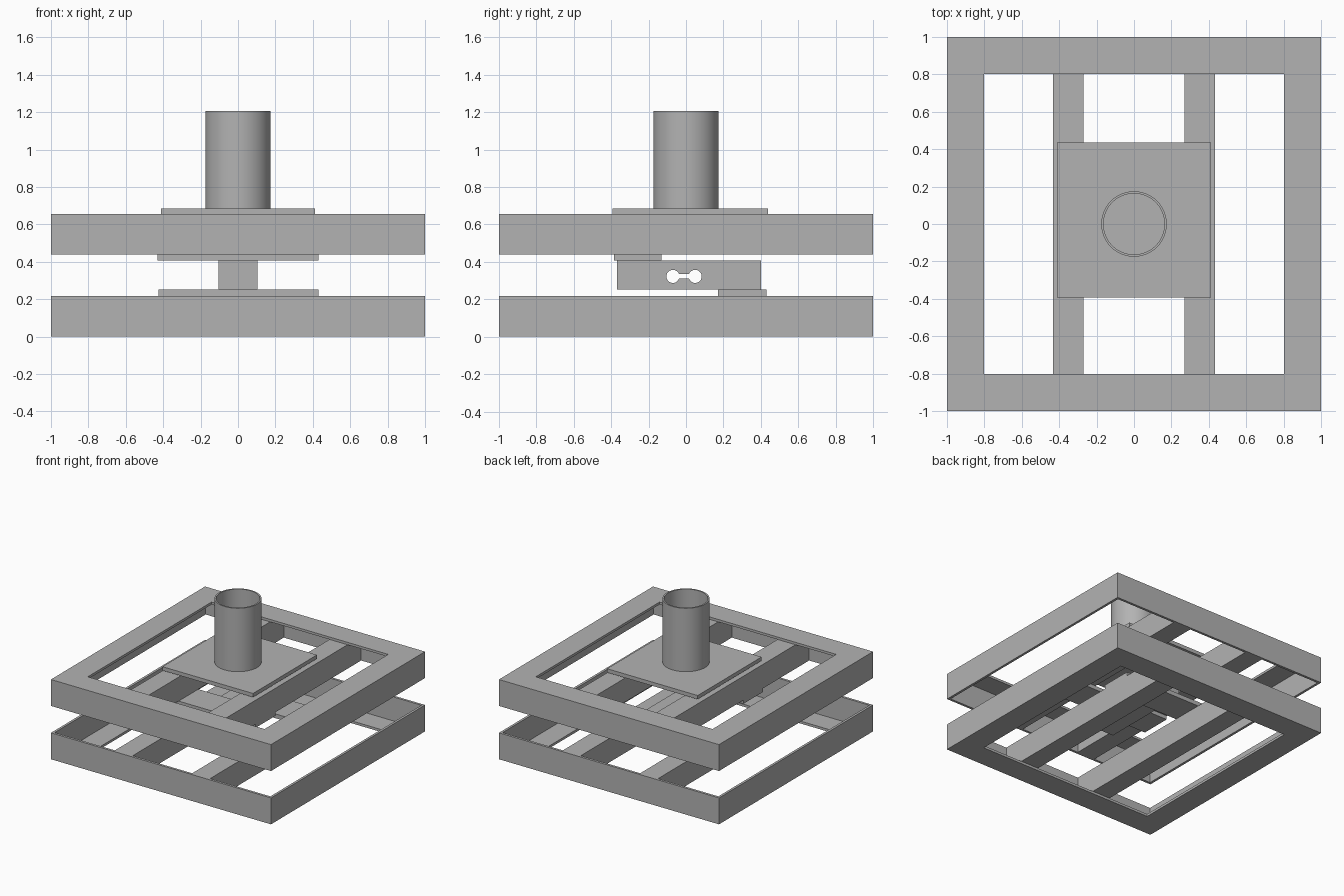
import bpy, bmesh, math
from mathutils import Vector

cube = bpy.data.objects.get("Cube")
if cube:
    bpy.data.objects.remove(cube, do_unlink=True)

steel = bpy.data.materials.new("grey_steel")
steel.use_nodes = True
GREY = (0.45, 0.45, 0.45, 1)
steel.diffuse_color = GREY
steel.node_tree.nodes["Principled BSDF"].inputs["Base Color"].default_value = GREY


def finish(name, bm, smooth=False):
    bmesh.ops.recalc_face_normals(bm, faces=bm.faces)
    mesh = bpy.data.meshes.new(name)
    bm.to_mesh(mesh)
    bm.free()
    mesh.materials.append(steel)
    obj = bpy.data.objects.new(name, mesh)
    bpy.context.collection.objects.link(obj)
    if smooth:
        bpy.ops.object.select_all(action='DESELECT')
        obj.select_set(True)
        bpy.context.view_layer.objects.active = obj
        bpy.ops.object.shade_smooth_by_angle(angle=math.radians(30))
    return obj


def box(name, x, y, z):
    """Box from (min, max) pairs."""
    bm = bmesh.new()
    bmesh.ops.create_cube(bm, size=1)
    for v in bm.verts:
        v.co = Vector([(a + b) / 2 + c * (b - a) for (a, b), c in zip((x, y, z), v.co)])
    return finish(name, bm)


def ring(name, profile, sides, smooth=False):
    """Closed (distance, z) profile swept round the z axis; 4 sides gives a mitred square."""
    bm = bmesh.new()
    grow = math.sqrt(2) if sides == 4 else 1
    loops = []
    for i in range(sides):
        a = 2 * math.pi * (i + 0.5) / sides
        loops.append([bm.verts.new((r * grow * math.cos(a), r * grow * math.sin(a), z))
                      for r, z in profile])
    n = len(profile)
    for i, here in enumerate(loops):
        there = loops[(i + 1) % sides]
        for j in range(n):
            k = (j + 1) % n
            bm.faces.new((here[j], there[j], there[k], here[k]))
    return finish(name, bm, smooth)


# Angle-iron frames: lower flange at the bottom, upper flange at the top
WALL, HEIGHT, INNER, TOP = 0.02, 0.217, 0.803, 0.655
angle = [(1, 0), (1, HEIGHT), (1 - WALL, HEIGHT), (1 - WALL, WALL), (INNER, WALL), (INNER, 0)]
ring("lower_frame", angle, 4)
ring("upper_frame", [(r, TOP - z) for r, z in angle], 4)

# Cross beams lying inside the frames
for side, sign in (("left", 1), ("right", -1)):
    span = sorted((sign * 0.27, sign * 0.433))
    reach = (WALL - 1, 1 - WALL)
    box(f"lower_beam_{side}", span, reach, (WALL, HEIGHT))
    box(f"upper_beam_{side}", span, reach, (TOP - HEIGHT, TOP - WALL))

# Mounting plates and platform
box("lower_mount_plate", (-0.425, 0.43), (0.17, 0.43), (HEIGHT, 0.252))
box("upper_mount_plate", (-0.43, 0.43), (-0.385, -0.13), (0.406, TOP - HEIGHT))
box("platform_plate", (-0.412, 0.412), (-0.393, 0.437), (TOP, 0.686))

# Load cell bar with a dumbbell-shaped opening
bm = bmesh.new()
outline = [(-0.37, 0.252), (0.402, 0.252), (0.402, 0.406), (-0.37, 0.406)]
RADIUS, SLOT, MID = 0.035, 0.35, 0.322
opening = []
for centre, start in ((0.049, -math.pi), (-0.07, 0)):
    for i in range(25):
        a = start + SLOT + (2 * math.pi - 2 * SLOT) * i / 24
        opening.append((centre + RADIUS * math.cos(a), MID + RADIUS * math.sin(a)))
edges = []
for loop in (outline, opening):
    verts = [bm.verts.new((-0.103, y, z)) for y, z in loop]
    edges += [bm.edges.new((v, verts[(i + 1) % len(verts)])) for i, v in enumerate(verts)]
bmesh.ops.triangle_fill(bm, edges=edges, use_beauty=True)
grown = bmesh.ops.extrude_face_region(bm, geom=bm.faces[:], use_keep_orig=True)
bmesh.ops.translate(bm, vec=(0.206, 0, 0),
                    verts=[g for g in grown["geom"] if isinstance(g, bmesh.types.BMVert)])
finish("load_cell", bm, True)

# Open pipe standing on the platform
ring("pipe", [(0.175, 0.686), (0.175, 1.207), (0.163, 1.207), (0.163, 0.686)], 64, True)
